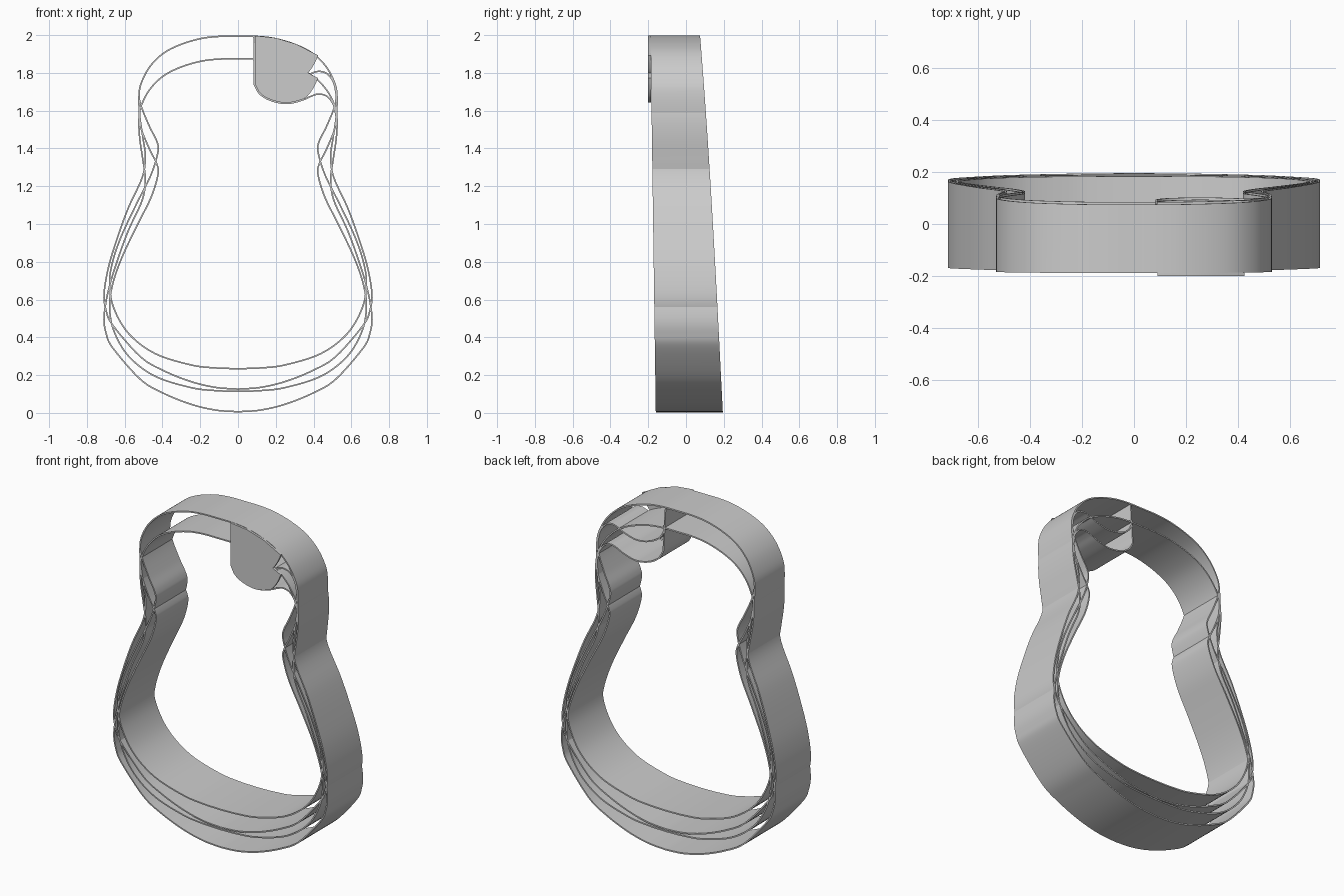
import bpy, bmesh, math
from mathutils import Vector

if "Cube" in bpy.data.objects:
    bpy.data.objects.remove(bpy.data.objects["Cube"])

DROP = 0.12      # the second set of rims sits this much lower
THICK = 0.008

# half outlines (x, z), from top centre round to bottom centre
TOP = [(0, 1.998), (0.1, 1.997), (0.2, 1.985), (0.31, 1.952), (0.4, 1.905),
       (0.47, 1.835), (0.515, 1.75), (0.528, 1.68)]
SHALLOW = [(0.525, 1.58), (0.508, 1.46), (0.495, 1.36), (0.51, 1.25), (0.585, 1.085),
           (0.645, 0.92), (0.69, 0.77), (0.713, 0.63), (0.702, 0.54), (0.665, 0.46),
           (0.52, 0.295), (0.4, 0.222), (0.254, 0.163), (0.12, 0.131), (0, 0.122)]
DEEP = [(0.512, 1.61), (0.47, 1.51), (0.433, 1.435), (0.428, 1.38), (0.465, 1.26),
        (0.54, 1.11), (0.62, 0.94), (0.668, 0.8), (0.684, 0.68), (0.66, 0.55),
        (0.58, 0.415), (0.44, 0.31), (0.25, 0.25), (0.12, 0.234), (0, 0.23)]
# cutaway bowl and horn
BOWL = [(0.09, 1.86), (0.12, 1.81), (0.18, 1.776), (0.26, 1.762), (0.34, 1.78)]
HORN = [(0.39, 1.802), (0.43, 1.812), (0.475, 1.798), (0.51, 1.75), (0.525, 1.68)]
BOWL_SIDE = [(0.375, 1.805), (0.405, 1.85), (0.424, 1.893)]


def smooth_path(pts, n=6):
    """Catmull-Rom curve through the points."""
    p = [Vector(q) for q in pts]
    p = [2 * p[0] - p[1]] + p + [2 * p[-1] - p[-2]]
    out = []
    for a, b, c, d in zip(p, p[1:], p[2:], p[3:]):
        for i in range(n):
            t = i / n
            out.append(0.5 * (2 * b + (c - a) * t + (2 * a - 5 * b + 4 * c - d) * t * t
                              + (3 * b - a - 3 * c + d) * t ** 3))
    return out + [p[-2]]


def mirrored(pts):
    return [Vector((-q[0], q[1])) for q in reversed(pts)]


def front_y(z):
    return -0.16 - 0.014 * z


def back_y(z):
    return 0.195 - 0.05 * z - 0.0026 * z ** 3


def finish(bm, name):
    bmesh.ops.recalc_face_normals(bm, faces=bm.faces[:])
    me = bpy.data.meshes.new(name)
    bm.to_mesh(me)
    bm.free()
    ob = bpy.data.objects.new(name, me)
    bpy.context.collection.objects.link(ob)
    bpy.ops.object.select_all(action='DESELECT')
    ob.select_set(True)
    bpy.context.view_layer.objects.active = ob
    bpy.ops.object.shade_smooth_by_angle(angle=math.radians(35))
    return ob


def rim(name, path, dz):
    """Thin closed wall following a clockwise outline, running front to back."""
    pts = []
    for q in path:
        if not pts or (q - pts[-1]).length > 1e-4:
            pts.append(q)
    if (pts[0] - pts[-1]).length < 1e-4:
        pts.pop()
    bm = bmesh.new()
    rings = []
    n = len(pts)
    for i, q in enumerate(pts):
        t = (pts[(i + 1) % n] - pts[i - 1]).normalized()
        inner = q + Vector((t.y, -t.x)) * THICK
        ring = []
        for r, fn in ((q, front_y), (q, back_y), (inner, back_y), (inner, front_y)):
            z = r.y - dz
            ring.append(bm.verts.new((r.x, fn(z), z)))
        rings.append(ring)
    for i in range(n):
        a, b = rings[i], rings[(i + 1) % n]
        for k in range(4):
            m = (k + 1) % 4
            bm.faces.new((a[k], a[m], b[m], b[k]))
    finish(bm, name)


def plate(name, path, dz):
    """Thin cover closing the front of the cutaway."""
    bm = bmesh.new()
    face = bm.faces.new([bm.verts.new((q.x, -0.2, q.y - dz)) for q in path])
    ext = bmesh.ops.extrude_face_region(bm, geom=[face])
    verts = [g for g in ext['geom'] if isinstance(g, bmesh.types.BMVert)]
    bmesh.ops.translate(bm, verts=verts, vec=(0, 0.014, 0))
    finish(bm, name)


full = smooth_path(TOP + SHALLOW)
waisted = smooth_path(TOP + DEEP)
# right half of the waisted outline, diverted round the cutaway
cut_top = [Vector((0, 1.998)), Vector((0.05, 1.998)), Vector((0.088, 1.997))]
cut_half = (cut_top + [Vector((0.09, 1.9))] + smooth_path(BOWL + HORN)
            + smooth_path([TOP[-1]] + DEEP)[3:])
cover = ([Vector((0.09, 1.997))] + smooth_path(BOWL + BOWL_SIDE)
         + [Vector(q) for q in ((0.4, 1.905), (0.31, 1.952), (0.2, 1.985))])

for label, dz in (("upper", 0), ("lower", DROP)):
    rim(label + "_outer_rim", mirrored(full) + full, dz)
    rim(label + "_cutaway_rim", mirrored(waisted) + cut_half, dz)
    plate(label + "_cutaway_cover", cover, dz)
